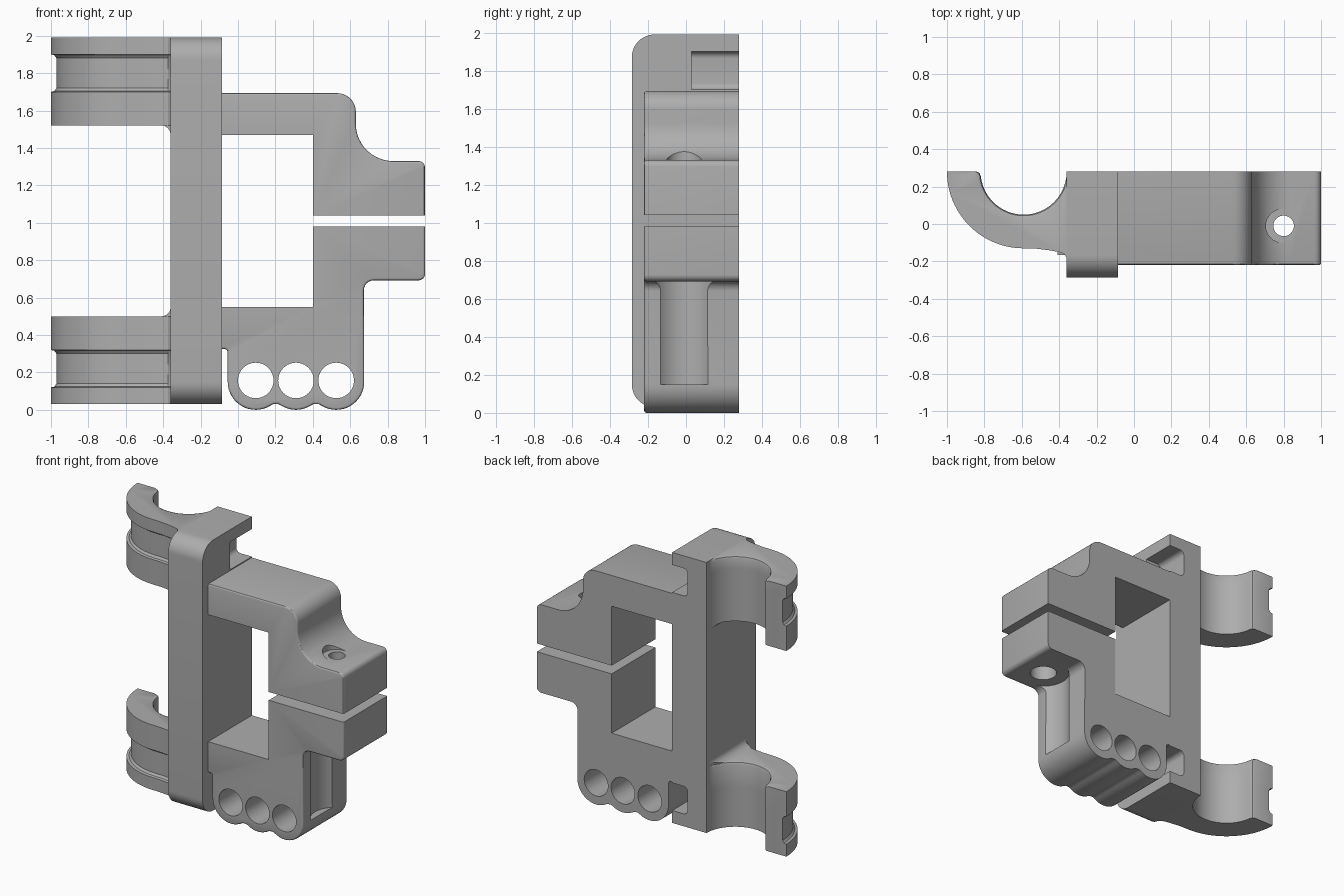
import bpy, bmesh, math

if "Cube" in bpy.data.objects:
    bpy.data.objects.remove(bpy.data.objects["Cube"])

grey = bpy.data.materials.new("matte grey")
grey.diffuse_color = (0.42, 0.42, 0.42, 1)
grey.use_nodes = True
grey.node_tree.nodes["Principled BSDF"].inputs["Base Color"].default_value = grey.diffuse_color
BACK = 0.28


def arc(cx, cz, r, a0, a1, n=12):
    return [(cx + r * math.cos(math.radians(a0 + (a1 - a0) * i / n)),
             cz + r * math.sin(math.radians(a0 + (a1 - a0) * i / n))) for i in range(n + 1)]


def make(name, bm):
    bmesh.ops.recalc_face_normals(bm, faces=bm.faces)
    me = bpy.data.meshes.new(name)
    bm.to_mesh(me)
    bm.free()
    me.materials.append(grey)
    ob = bpy.data.objects.new(name, me)
    bpy.context.collection.objects.link(ob)
    return ob


def loft(name, rings):
    """Closed solid through rings that share a point count."""
    bm = bmesh.new()
    vs = [[bm.verts.new(p) for p in ring] for ring in rings]
    n = len(rings[0])
    for a, b in zip(vs, vs[1:]):
        for i in range(n):
            j = (i + 1) % n
            bm.faces.new((a[i], a[j], b[j], b[i]))
    bm.faces.new(vs[0])
    bm.faces.new(vs[-1])
    return make(name, bm)


def prism_y(name, pts, y0, y1):
    return loft(name, [[(x, y, z) for x, z in pts] for y in (y0, y1)])


def prism_x(name, pts, x0, x1):
    return loft(name, [[(x, y, z) for y, z in pts] for x in (x0, x1)])


def rod(x, y, r, z0, z1):
    pts = arc(x, y, r, 0, 360, 48)[:-1]
    return loft("cutter", [[(a, b, z) for a, b in pts] for z in (z0, z1)])


def cut(ob, cutter):
    mod = ob.modifiers.new("cut", 'BOOLEAN')
    mod.operation, mod.solver, mod.object = 'DIFFERENCE', 'EXACT', cutter
    bpy.context.view_layer.objects.active = ob
    bpy.ops.object.modifier_apply(modifier=mod.name)
    bpy.data.objects.remove(cutter)


def round_front(ob, y, rule, r=0.012):
    """Round the front rim edges whose midpoint (x, z) satisfies the rule."""
    bm = bmesh.new()
    bm.from_mesh(ob.data)
    edges = []
    for e in bm.edges:
        a, b = (v.co for v in e.verts)
        m = (a + b) / 2
        if abs(a.y - y) < 1e-4 and abs(b.y - y) < 1e-4 and rule(m.x, m.z):
            edges.append(e)
    bmesh.ops.bevel(bm, geom=edges, offset=r, segments=3, profile=0.5, affect='EDGES')
    bm.to_mesh(ob.data)
    bm.free()


# Spine: tall bar with rounded front ends and two strap notches at the back
spine = prism_x("spine", [(BACK, 0.03)] + arc(-0.165, 0.15, 0.12, 270, 180)
                + arc(-0.165, 1.87, 0.12, 180, 90) + [(BACK, 1.99)], -0.36, -0.085)
for z0, z1 in ((0.12, 0.32), (1.70, 1.90)):
    r = 0.035
    pts = [(0, z0)] + arc(-0.21 + r, z0 + r, r, 270, 180, 6) + arc(-0.21 + r, z1 - r, r, 180, 90, 6) + [(0, z1)]
    cut(spine, prism_y("cutter", pts, 0.03, 0.4))

# Upper clamp arm with bolt hole and a clearance for the bolt head
upper = prism_y("upper_clamp_arm", [(-0.085, 1.47), (-0.085, 1.693)] + arc(0.53, 1.593, 0.1, 90, 0)
                + arc(0.83, 1.53, 0.2, 180, 270, 18) + arc(0.965, 1.295, 0.035, 90, 0, 6)
                + [(1, 1.04), (0.4, 1.04), (0.4, 1.47)], -0.22, BACK)
round_front(upper, -0.22, lambda x, z: z > 1.045 and x > -0.08 and not (x < 0.41 and z < 1.48))
cut(upper, rod(0.8, -0.01, 0.055, 0.9, 1.6))
cut(upper, rod(0.795, -0.01, 0.09, 1.331, 1.6))

# Lower clamp arm: scalloped foot with three cross holes
lower_pts = [(-0.085, 0.55), (0.4, 0.55), (0.4, 0.98), (1, 0.98)] + arc(0.965, 0.727, 0.035, 0, -90, 6)
lower_pts += arc(0.725, 0.64, 0.052, 90, 180, 6)
valley = math.degrees(math.acos(0.1075 / 0.15))
lower_pts += arc(0.525, 0.15, 0.15, 0, -180 + valley, 18)
lower_pts += arc(0.31, 0.15, 0.15, -valley, -180 + valley, 12)[1:]
lower_pts += arc(0.095, 0.15, 0.15, -valley, -180, 18)[1:]
lower_pts += arc(-0.073, 0.307, 0.018, 0, 90, 5) + [(-0.085, 0.325)]
# Flatten the sharp valleys between the scallops
lower_pts = [(x, min(z, 0.03) if 0.12 < x < 0.5 and z < 0.2 else z) for x, z in lower_pts]
lower = prism_y("lower_clamp_arm", lower_pts, -0.22, BACK)
round_front(lower, -0.22, lambda x, z: z < 0.975 and x > -0.08 and not (x < 0.41 and z > 0.54))
for x in (0.095, 0.31, 0.525):
    cut(lower, prism_y("cutter", arc(x, 0.157, 0.095, 0, 360, 40)[:-1], -0.5, 0.5))
cut(lower, rod(0.8, -0.01, 0.09, 0.5, 1.1))
cut(lower, rod(0.8, -0.01, 0.177, 0.15, 0.692))


# Pipe hooks: half rings with a strap groove around the outside
def hook_ring(z, d, e):
    pts = arc(-0.59, BACK, 0.41 - d, 180, 270, 28)
    pts += [(x, y + d) for x, y in ((-0.52, -0.132), (-0.45, -0.141), (-0.40, -0.15),
                                    (-0.375, -0.159), (-0.36, -0.18))]
    pts += [(min(x, -0.36), y) for x, y in arc(-0.59, BACK, 0.23 + e, 0, -174, 40)]
    pts += [(-0.826 - e, 0.272), (-0.842 - e, BACK)]
    return [(x, y, z) for x, y in pts]


def make_hook(name, z0, g0, g1, z1):
    levels = [(z0, 0, 0), (g0, 0, 0), (g0 + 0.004, 0.018, 0), (g0 + 0.02, 0.03, 0),
              (g1 - 0.02, 0.03, 0), (g1 - 0.004, 0.018, 0), (g1, 0, 0),
              (z1 - 0.02, 0, 0), (z1 - 0.006, 0, 0.006), (z1, 0, 0.02)]
    return loft(name, [hook_ring(*lv) for lv in levels])


make_hook("upper_hook", 1.52, 1.70, 1.90, 1.99)
make_hook("lower_hook", 0.03, 0.12, 0.32, 0.50)

# Fillets where the hooks meet the spine
for name, z, s in (("upper_hook_fillet", 1.52, -1), ("lower_hook_fillet", 0.50, 1)):
    pts = [(-0.36, z)] + [(x, z + s * h) for x, h in arc(-0.41, 0.05, 0.05, -90, 0, 8)]
    fillet = prism_y(name, pts, -0.165, BACK)
    cut(fillet, rod(-0.59, BACK, 0.23, 0, 2))

# Smooth curved faces, keep hard edges
for ob in bpy.context.scene.objects:
    ob.select_set(True)
    bpy.context.view_layer.objects.active = ob
bpy.ops.object.shade_smooth_by_angle(angle=math.radians(30))
